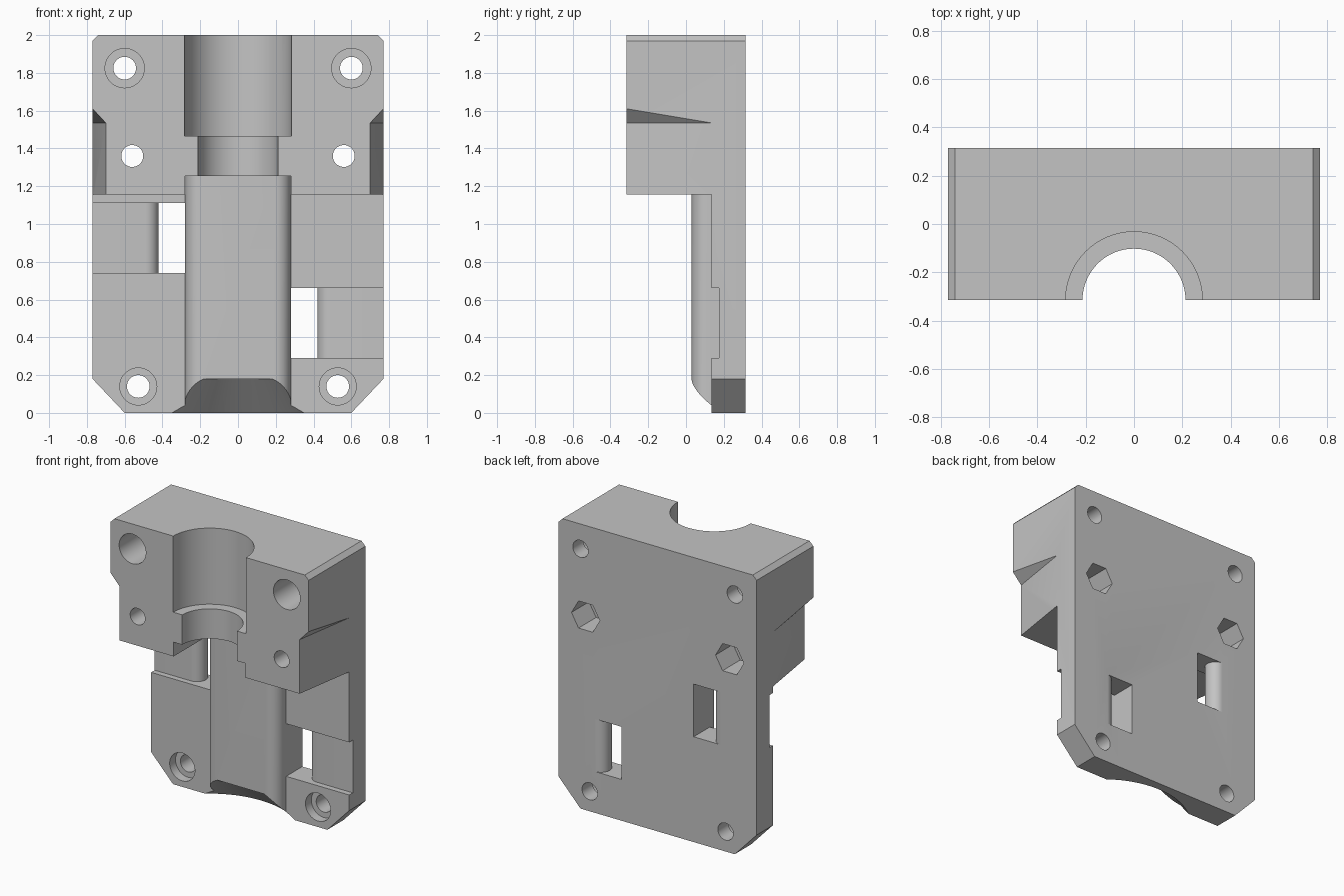
import bpy, bmesh, math
from mathutils import Vector

cube = bpy.data.objects.get("Cube")
if cube:
    bpy.data.objects.remove(cube, do_unlink=True)

grey = bpy.data.materials.new("plain grey")
grey.use_nodes = True
COLOUR = (0.55, 0.55, 0.55, 1)
grey.diffuse_color = COLOUR
grey.node_tree.nodes["Principled BSDF"].inputs["Base Color"].default_value = COLOUR


def finish(name, bm):
    bmesh.ops.recalc_face_normals(bm, faces=bm.faces)
    mesh = bpy.data.meshes.new(name)
    bm.to_mesh(mesh)
    bm.free()
    mesh.materials.append(grey)
    obj = bpy.data.objects.new(name, mesh)
    bpy.context.scene.collection.objects.link(obj)
    return obj


def prism(name, points, axis, low, high):
    """Extrude a closed 2D profile along the named axis."""
    place = {"x": lambda u, v, t: (t, u, v),
             "y": lambda u, v, t: (u, t, v),
             "z": lambda u, v, t: (u, v, t)}[axis]
    bm = bmesh.new()
    face = bm.faces.new([bm.verts.new(place(u, v, low)) for u, v in points])
    moved = bmesh.ops.extrude_face_region(bm, geom=[face])["geom"]
    shift = Vector(place(0, 0, high - low))
    bmesh.ops.translate(bm, vec=shift,
                        verts=[g for g in moved if isinstance(g, bmesh.types.BMVert)])
    return finish(name, bm)


def arc(cx, cy, r, start, end, steps):
    angles = [math.radians(start + (end - start) * i / steps) for i in range(steps + 1)]
    return [(cx + r * math.cos(a), cy + r * math.sin(a)) for a in angles]


def disc(cx, cy, r, sides=48):
    return arc(cx, cy, r, 0, 360 - 360 / sides, sides - 1)


def combine(target, tool, operation="DIFFERENCE"):
    """Apply a boolean, then discard the tool."""
    mod = target.modifiers.new("cut", "BOOLEAN")
    mod.solver = "EXACT"
    mod.operation = operation
    mod.object = tool
    bpy.context.view_layer.update()
    graph = bpy.context.evaluated_depsgraph_get()
    result = bpy.data.meshes.new_from_object(target.evaluated_get(graph))
    target.modifiers.clear()
    target.data = result
    bpy.data.objects.remove(tool, do_unlink=True)


W, FRONT, BACK = 0.77, -0.315, 0.315
PLATE, STEP = 0.135, 1.155

# Thin lower plate and thick upper block
body = prism("mount_body", [(PLATE, 0), (BACK, 0), (BACK, 2), (FRONT, 2),
                            (FRONT, STEP), (PLATE, STEP)], "x", -1, 1)
half = [(0.6, 0), (W, 0.18), (W, 1.97), (0.74, 2)]
outline = half + [(-x, z) for x, z in reversed(half)]
combine(body, prism("outline", outline, "y", -0.5, 0.5), "INTERSECT")

# Channel under the block, filled by the rounded rib
combine(body, prism("channel", [(-0.28, -0.5), (0.28, -0.5), (0.28, PLATE),
                                (-0.28, PLATE)], "z", 1.1, 1.255))
r = 0.085
rib = ([(-0.28, 0.25)] + arc(r - 0.28, 0.03 + r, r, 180, 270, 10)
       + arc(0.28 - r, 0.03 + r, r, 270, 360, 10) + [(0.28, 0.25)])
combine(body, prism("rib", rib, "z", 0, 1.3), "UNION")

# Stepped half-round bore
combine(body, prism("narrow_bore", disc(0, FRONT, 0.213, 64), "z", 1.2, 1.6))
combine(body, prism("wide_bore", disc(0, FRONT, 0.283, 64), "z", 1.465, 2.1))

# Conical scoop at the foot of the rib
bm = bmesh.new()
bmesh.ops.create_cone(bm, cap_ends=True, segments=96, radius1=0.67, radius2=0.39, depth=0.28)
bmesh.ops.translate(bm, vec=(0, FRONT, 0.04), verts=bm.verts)
combine(body, finish("scoop", bm))

# Strap slots with a rounded outer lip
for side, low, high in ((-1, 0.74, 1.11), (1, 0.29, 0.66)):
    slot = ([(0.28, -0.1), (0.9, -0.1), (0.9, 0.175)]
            + arc(0.49, 0.245, 0.07, 270, 90, 16) + [(0.49, 0.4), (0.28, 0.4)])
    combine(body, prism("slot", [(side * x, y) for x, y in slot], "z", low, high))

for side in (-1, 1):
    # Tapered notch in the side of the block
    bm = bmesh.new()
    for x, y, z in ((0.7, FRONT, 1.1), (0.7, FRONT, 1.535), (W, FRONT, 1.61),
                    (W, FRONT, 1.1), (W, PLATE, 1.1), (W, PLATE, 1.535)):
        # Widen the cutter slightly past the outer faces
        bm.verts.new((side * x, y, z))
        if x == W:
            bm.verts.new((side * (x + 0.05), y, z))
        if y == FRONT:
            bm.verts.new((side * x, y - 0.02, z))
    bmesh.ops.convex_hull(bm, input=bm.verts)
    combine(body, finish("notch", bm))

    # Screw holes with counterbores
    for x, z, wide in ((0.6, 1.825, 0.104), (0.528, 0.14, 0.098)):
        combine(body, prism("hole", disc(side * x, z, 0.06), "y", -0.5, 0.5))
        combine(body, prism("counterbore", disc(side * x, z, wide), "y", -0.5, 0.2))

    # Bolt holes with hexagonal nut pockets at the back
    combine(body, prism("bolt_hole", disc(side * 0.56, 1.36, 0.058), "y", -0.5, 0.5))
    combine(body, prism("nut_pocket", disc(side * 0.56, 1.36, 0.11, 6), "y", 0.12, 0.5))

# Smooth the round surfaces, keep the machined edges sharp
bpy.ops.object.select_all(action="DESELECT")
body.select_set(True)
bpy.context.view_layer.objects.active = body
bpy.ops.object.shade_smooth_by_angle(angle=math.radians(30))
